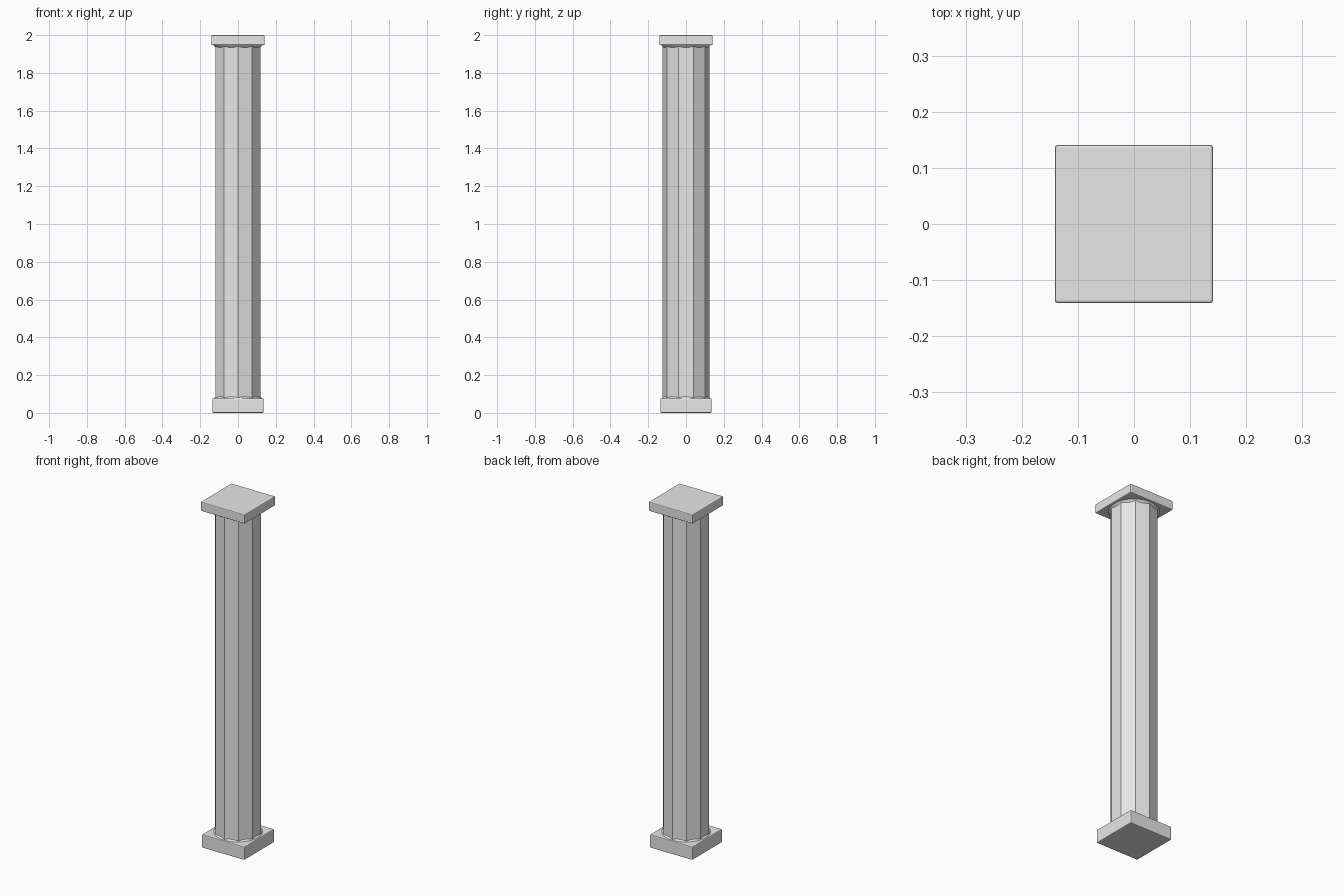
import bpy
import math

if "Cube" in bpy.data.objects:
    bpy.data.objects.remove(bpy.data.objects["Cube"])

stone = bpy.data.materials.new("light_grey_stone")
stone.diffuse_color = (0.8, 0.8, 0.8, 1)
stone.use_nodes = True
stone.node_tree.nodes["Principled BSDF"].inputs["Base Color"].default_value = stone.diffuse_color


def slab(name, half, z0, z1):
    """Square block with softly rounded edges."""
    bpy.ops.mesh.primitive_cube_add(size=1, location=(0, 0, (z0 + z1) / 2))
    ob = bpy.context.object
    ob.name = name
    ob.scale = (2 * half, 2 * half, z1 - z0)
    bpy.ops.object.transform_apply(location=False, rotation=False, scale=True)
    bevel = ob.modifiers.new("soft_edges", 'BEVEL')
    bevel.width = 0.005
    bevel.segments = 2
    ob.data.materials.append(stone)
    return ob


def drum(name, sides, r0, r1, z0, z1):
    """Upright cylinder or cone with a vertex on the y axis."""
    bpy.ops.mesh.primitive_cone_add(vertices=sides, radius1=r0, radius2=r1,
                                    depth=z1 - z0, location=(0, 0, (z0 + z1) / 2))
    ob = bpy.context.object
    ob.name = name
    ob.data.materials.append(stone)
    return ob


# Square plinth and capital
slab("base_plinth", 0.136, 0.0, 0.077)
slab("top_cap", 0.141, 1.947, 2.0)

# Ten-sided shaft
drum("shaft", 10, 0.125, 0.125, 0.06, 1.96)

# Thin round flares where the shaft meets the slabs
for name, r0, r1, z0, z1 in (("base_flare", 0.130, 0.117, 0.075, 0.088),
                             ("top_flare", 0.117, 0.132, 1.932, 1.949)):
    drum(name, 40, r0, r1, z0, z1)
    bpy.ops.object.shade_smooth_by_angle(angle=math.radians(30))
